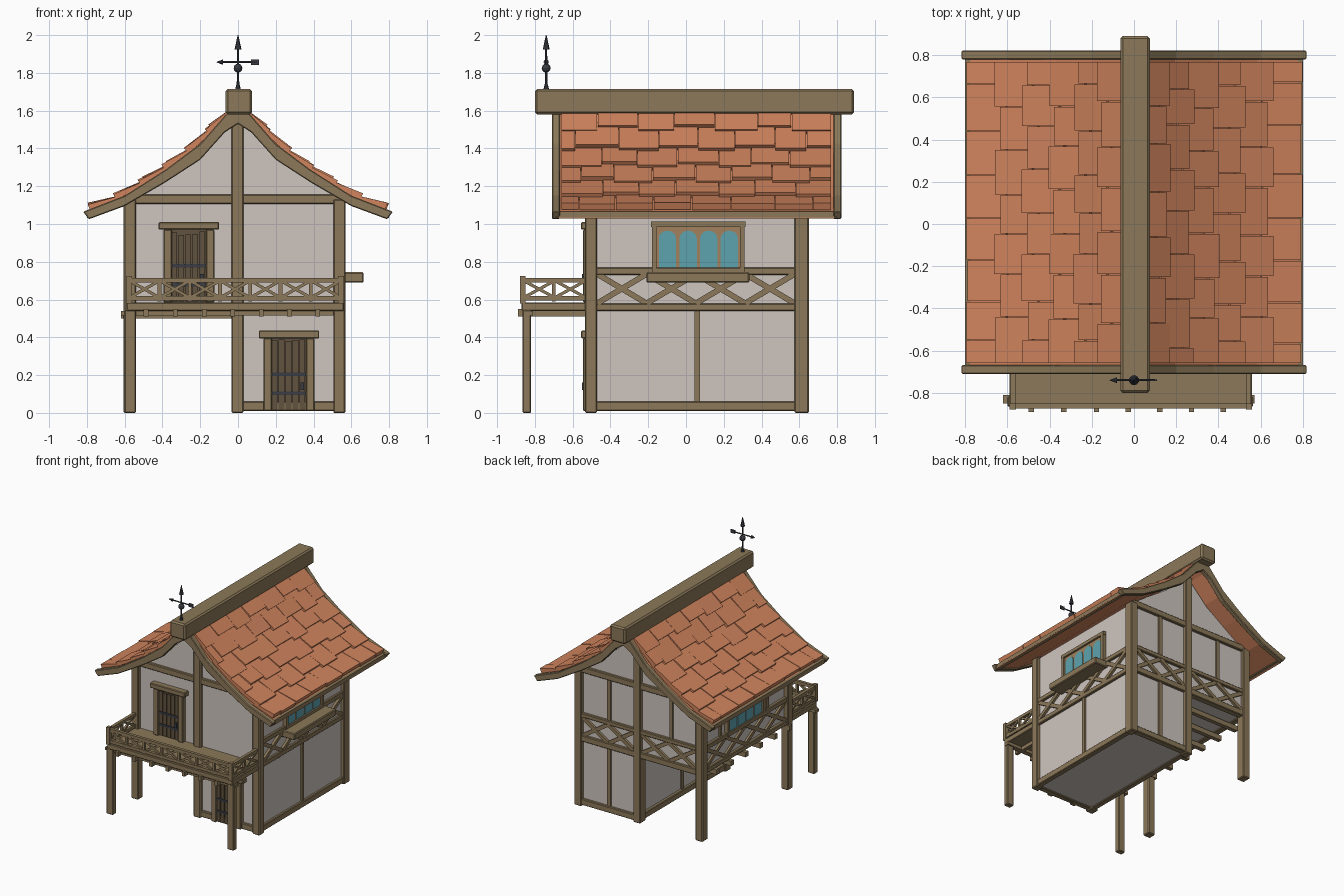
import bpy, bmesh, math, random
from mathutils import Vector as V

if "Cube" in bpy.data.objects:
    bpy.data.objects.remove(bpy.data.objects["Cube"])
random.seed(4)

def material(name, rgb):
    m = bpy.data.materials.new(name)
    m.diffuse_color = (*rgb, 1)
    m.use_nodes = True
    m.node_tree.nodes["Principled BSDF"].inputs["Base Color"].default_value = m.diffuse_color
    return m

WOOD = material("wood", (0.26, 0.19, 0.10))
DARK = material("dark wood", (0.12, 0.085, 0.05))
LIGHT = material("light wood", (0.36, 0.22, 0.11))
PLASTER = material("plaster", (0.62, 0.56, 0.52))
TILE = material("clay tile", (0.63, 0.23, 0.11))
GLASS = material("glass", (0.11, 0.37, 0.43))
IRON = material("iron", (0.045, 0.048, 0.06))

def prism(bm, pts, vec):
    """Extrude a flat polygon along a vector into a closed solid."""
    a = [bm.verts.new(p) for p in pts]
    b = [bm.verts.new(V(p) + V(vec)) for p in pts]
    n = len(a)
    bm.faces.new(a)
    bm.faces.new(b[::-1])
    for i in range(n):
        bm.faces.new((a[i], b[i], b[(i + 1) % n], a[(i + 1) % n]))

def block(bm, x0, x1, y0, y1, z0, z1):
    prism(bm, [(x0, y0, z0), (x1, y0, z0), (x1, y1, z0), (x0, y1, z0)], (0, 0, z1 - z0))

def strut(bm, a, b, w, n, d):
    """Bar from a to b, w wide, reaching d/2 each way along normal n."""
    a, b, n = V(a), V(b), V(n)
    s = (b - a).cross(n).normalized() * w / 2
    prism(bm, [p - n * d / 2 for p in (a - s, a + s, b + s, b - s)], n * d)

def finish(name, bm, mat, bevel=0):
    bmesh.ops.recalc_face_normals(bm, faces=bm.faces)
    me = bpy.data.meshes.new(name)
    bm.to_mesh(me)
    bm.free()
    me.materials.append(mat)
    o = bpy.data.objects.new(name, me)
    bpy.context.collection.objects.link(o)
    if bevel:
        m = o.modifiers.new("worn edges", 'BEVEL')
        m.width, m.segments = bevel, 1
    return o

def blocks(name, mat, boxes, bevel=0):
    bm = bmesh.new()
    for b in boxes:
        block(bm, *b)
    return finish(name, bm, mat, bevel)

def lattice(bm, a, b, z0, z1, cells, w, n, d):
    """Row of X braces between two ground points."""
    a, b = V((*a, 0)), V((*b, 0))
    for i in range(cells):
        p, q = a.lerp(b, i / cells), a.lerp(b, (i + 1) / cells)
        lo, hi = V((0, 0, z0)), V((0, 0, z1))
        strut(bm, p + lo, q + hi, w, n, d)
        strut(bm, p + hi, q + lo, w, n, d * 0.8)

# Roof curve, eave to ridge: upper and lower edge of the gable boards
UP = [(0.82, 1.065), (0.6, 1.15), (0.38, 1.29), (0.2, 1.425), (0.06, 1.585), (0, 1.63)]
LOW = [(0.79, 1.025), (0.6, 1.095), (0.39, 1.217), (0.2, 1.34), (0.07, 1.485), (0, 1.53)]

# Plaster walls: upper storey with gable, and half-width ground floor
bm = bmesh.new()
gable = [(0.54, 1.13), (0.39, 1.24), (0.2, 1.37), (0, 1.57), (-0.2, 1.37), (-0.39, 1.24), (-0.57, 1.12)]
prism(bm, [(x, -0.505, z) for x, z in [(-0.57, 0.55), (0.54, 0.55)] + gable], (0, 1.125, 0))
block(bm, 0, 0.54, -0.505, 0.62, 0.02, 0.55)
finish("plaster_walls", bm, PLASTER)

# Main posts
posts = []
for y0, y1 in ((-0.535, -0.47), (0.575, 0.65)):
    posts += [(-0.605, -0.54, y0, y1, 0, 1.13), (0.505, 0.57, y0, y1, 0, 1.13), (-0.035, 0.03, y0, y1, 0, 1.55)]
blocks("main_posts", WOOD, posts, 0.006)

# Horizontal beams on all sides
beams = []
for y0, y1 in ((-0.527, -0.48), (0.59, 0.642)):
    beams += [(-0.59, 0.56, y0, y1, 1.105, 1.155), (-0.59, 0.56, y0, y1, 0.535, 0.585), (0, 0.56, y0, y1, 0.01, 0.06)]
beams.append((-0.59, 0.56, 0.59, 0.642, 0.735, 0.77))
for x0, x1 in ((0.51, 0.56), (-0.595, -0.545)):
    beams += [(x0, x1, -0.5, 0.62, z, z + h) for z, h in ((0.54, 0.04), (0.73, 0.04))]
beams += [(x, x + 0.045, -0.5, 0.62, 0.01, 0.06) for x in (0.515, -0.025)]
blocks("wall_beams", WOOD, beams, 0.005)

# Thin studs
studs = [(x, x + 0.03, 0.6, 0.632, 0.76, 1.11) for x in (-0.32, 0.25)]
studs += [(0.25, 0.28, 0.6, 0.632, 0.05, 0.55)]
studs += [(0.52, 0.553, 0.045, 0.075, 0.05, 0.55), (-0.013, 0.02, 0.045, 0.075, 0.05, 0.55)]
studs += [(-0.583, -0.55, y, y + 0.03, 0.76, 1.13) for y in (-0.25, 0.36)]
blocks("thin_studs", WOOD, studs)

# X bracing band on sides and back
bm = bmesh.new()
lattice(bm, (0.545, -0.47), (0.545, 0.575), 0.58, 0.735, 4, 0.03, (1, 0, 0), 0.03)
lattice(bm, (-0.575, -0.47), (-0.575, 0.575), 0.58, 0.735, 4, 0.03, (1, 0, 0), 0.03)
for a, b in ((-0.54, -0.035), (0.03, 0.505)):
    lattice(bm, (a, 0.625), (b, 0.625), 0.58, 0.735, 2, 0.03, (0, 1, 0), 0.03)
finish("wall_bracing", bm, WOOD)

# Joists under the overhang and under the balcony
joists = [(-0.62, -0.01, y, y + 0.035, 0.5, 0.54) for y in (-0.5, -0.31, -0.12, 0.07, 0.26, 0.45)]
joists += [(x, x + 0.025, -0.89, -0.52, 0.51, 0.55) for x in (-0.5, -0.345, -0.19, -0.04, 0.11, 0.26, 0.41)]
joists += [(-0.62, 0.57, -0.85, -0.81, 0.515, 0.54)]
blocks("floor_joists", WOOD, joists)

# Balcony deck, legs and railing
blocks("balcony_deck", WOOD, [(-0.59, 0.56, -0.87, -0.5, 0.54, 0.585)], 0.005)
blocks("balcony_legs", WOOD, [(x, x + 0.06, -0.865, -0.82, 0, 0.545) for x in (-0.6, 0.505)], 0.005)
bm = bmesh.new()
for z in (0.595, 0.69):
    block(bm, -0.585, 0.555, -0.875, -0.85, z, z + 0.025)
    for x in (-0.585, 0.53):
        block(bm, x, x + 0.025, -0.87, -0.52, z, z + 0.025)
for x in (-0.59, 0.53):
    block(bm, x, x + 0.03, -0.88, -0.85, 0.58, 0.725)
    block(bm, x + 0.005, x + 0.025, -0.71, -0.69, 0.59, 0.7)
    lattice(bm, (x + 0.015, -0.86), (x + 0.015, -0.53), 0.61, 0.7, 2, 0.016, (1, 0, 0), 0.016)
for i in range(1, 7):
    x = -0.575 + 1.12 * i / 7
    block(bm, x - 0.01, x + 0.01, -0.872, -0.853, 0.59, 0.7)
lattice(bm, (-0.575, -0.862), (0.545, -0.862), 0.61, 0.7, 7, 0.016, (0, 1, 0), 0.016)
finish("balcony_railing", bm, WOOD)

# Plank doors with iron straps
def door(name, xc, z0, h):
    top = z0 + h
    blocks(name + "_frame", WOOD, [
        (xc - 0.135, xc - 0.09, -0.545, -0.49, z0, top),
        (xc + 0.09, xc + 0.135, -0.545, -0.49, z0, top),
        (xc - 0.16, xc + 0.16, -0.555, -0.49, top, top + 0.04)], 0.005)
    planks = [(xc - 0.1, xc + 0.1, -0.515, -0.495, z0, top)]
    for i in range(5):
        x = xc - 0.092 + i * 0.037
        planks.append((x, x + 0.03, -0.53, -0.51, z0 + 0.005, top - random.uniform(0.005, 0.03)))
    blocks(name + "_planks", DARK, planks)
    iron = [(xc - 0.09, xc + 0.09, -0.537, -0.525, z0 + k * h, z0 + k * h + 0.018) for k in (0.22, 0.48)]
    iron.append((xc + 0.06, xc + 0.08, -0.55, -0.53, z0 + 0.11, z0 + 0.15))
    blocks(name + "_iron", IRON, iron)

door("lower_door", 0.27, 0.01, 0.385)
door("balcony_door", -0.26, 0.585, 0.385)

# Four-light arched windows on both long sides
for side, face in ((1, 0.54), (-1, -0.57)):
    tag = "right" if side > 0 else "left"
    def span(a, b):
        return sorted((face + side * a, face + side * b))
    blocks(tag + "_window_panel", LIGHT, [(*span(-0.01, 0.015), -0.165, 0.295, 0.76, 0.99)])
    bm = bmesh.new()
    for i in range(4):
        yc = -0.098 + i * 0.109
        arch = [(yc + 0.046 * math.cos(t), 0.925 + 0.04 * math.sin(t)) for t in (k * math.pi / 6 for k in range(7))]
        ring = [(yc + 0.046, 0.77)] + arch + [(yc - 0.046, 0.77)]
        prism(bm, [(face, y, z) for y, z in ring], (side * 0.02, 0, 0))
    finish(tag + "_window_panes", bm, GLASS)
    x0, x1 = span(-0.01, 0.03)
    blocks(tag + "_window_frame", WOOD, [(x0, x1, -0.185, 0.315, 0.985, 1.012), (x0, x1, -0.18, -0.155, 0.76, 0.99),
                                         (x0, x1, 0.285, 0.31, 0.76, 0.99), (x0, x1, -0.18, 0.31, 0.745, 0.768)])
blocks("window_shelf", WOOD, [(0.54, 0.665, -0.21, 0.335, 0.69, 0.745)], 0.006)

# Roof: gable boards, clay sheet, eave boards and ridge beam
def both(pts):
    return pts + [(-x, z) for x, z in pts[-2::-1]]
bm = bmesh.new()
for y in (-0.71, 0.78):
    prism(bm, [(x, y, z) for x, z in both(UP) + both(LOW)[::-1]], (0, 0.042, 0))
finish("gable_boards", bm, WOOD, 0.005)
bm = bmesh.new()
sheet = [(x * 0.975, z) for x, z in UP]
prism(bm, [(x, -0.675, z - 0.008) for x, z in both(sheet)] + [(x, -0.675, z - 0.035) for x, z in both(sheet)[::-1]], (0, 1.46, 0))
finish("roof_sheet", bm, TILE)
blocks("eave_boards", WOOD, [(x, x + 0.035, -0.69, 0.8, 1.035, 1.066) for x in (0.765, -0.8)])
blocks("ridge_beam", WOOD, [(-0.065, 0.075, -0.8, 0.89, 1.58, 1.715)], 0.012)

# Overlapping tiles following the roof curve
def on_curve(s):
    for (x0, z0), (x1, z1) in zip(UP, UP[1:]):
        d = math.hypot(x1 - x0, z1 - z0)
        if s <= d:
            break
        s -= d
    return V((x0, 0, z0)).lerp(V((x1, 0, z1)), s / d)
ROWS, START, STEP = 6, 0.035, 0.152
for side, tag in ((1, "right"), (-1, "left")):
    bm = bmesh.new()
    for r in range(ROWS):
        cuts = [-0.66 + 1.43 * (i + (0.0 if r % 2 else 0.45)) / 7 for i in range(0, 8)]
        cuts = [-0.66] + [c + random.uniform(-0.02, 0.02) for c in cuts if -0.6 < c < 0.72] + [0.77]
        for i, (y0, y1) in enumerate(zip(cuts, cuts[1:])):
            s0 = START + r * STEP + ((i % 2) * 0.03 if r else random.uniform(0, 0.01))
            p, q = on_curve(s0), on_curve(min(s0 + STEP + 0.04, 0.96))
            t = (q - p).normalized()
            n = V((-t.z, 0, t.x))
            n = n if n.z > 0 else -n
            lift = random.uniform(0.026, 0.036)
            ring = [p - n * 0.005, p + n * lift, q + n * 0.008, q - n * 0.01]
            prism(bm, [(side * v.x, y0 + 0.002, v.z) for v in ring], (0, y1 - y0 - 0.004, 0))
    finish(tag + "_roof_tiles", bm, TILE)

# Weathervane
bm = bmesh.new()
def cone(r1, r2, a, b):
    a, b = V(a), V(b)
    rot = (b - a).to_track_quat('Z', 'Y').to_matrix().to_4x4()
    rot.translation = (a + b) / 2
    bmesh.ops.create_cone(bm, cap_ends=True, segments=8, radius1=r1, radius2=r2, depth=(b - a).length, matrix=rot)
Y = -0.74
cone(0.016, 0.008, (0, Y, 1.71), (0, Y, 1.74))
cone(0.007, 0.005, (0, Y, 1.71), (0, Y, 1.94))
cone(0.018, 0.002, (0, Y, 1.925), (0, Y, 2.0))
cone(0.005, 0.005, (-0.1, Y, 1.857), (0.1, Y, 1.857))
cone(0.014, 0.001, (-0.08, Y, 1.857), (-0.115, Y, 1.857))
block(bm, 0.07, 0.11, Y - 0.004, Y + 0.004, 1.843, 1.871)
ball = bmesh.ops.create_icosphere(bm, subdivisions=2, radius=0.024)
bmesh.ops.translate(bm, verts=ball["verts"], vec=(0, Y, 1.825))
finish("weathervane", bm, IRON)
